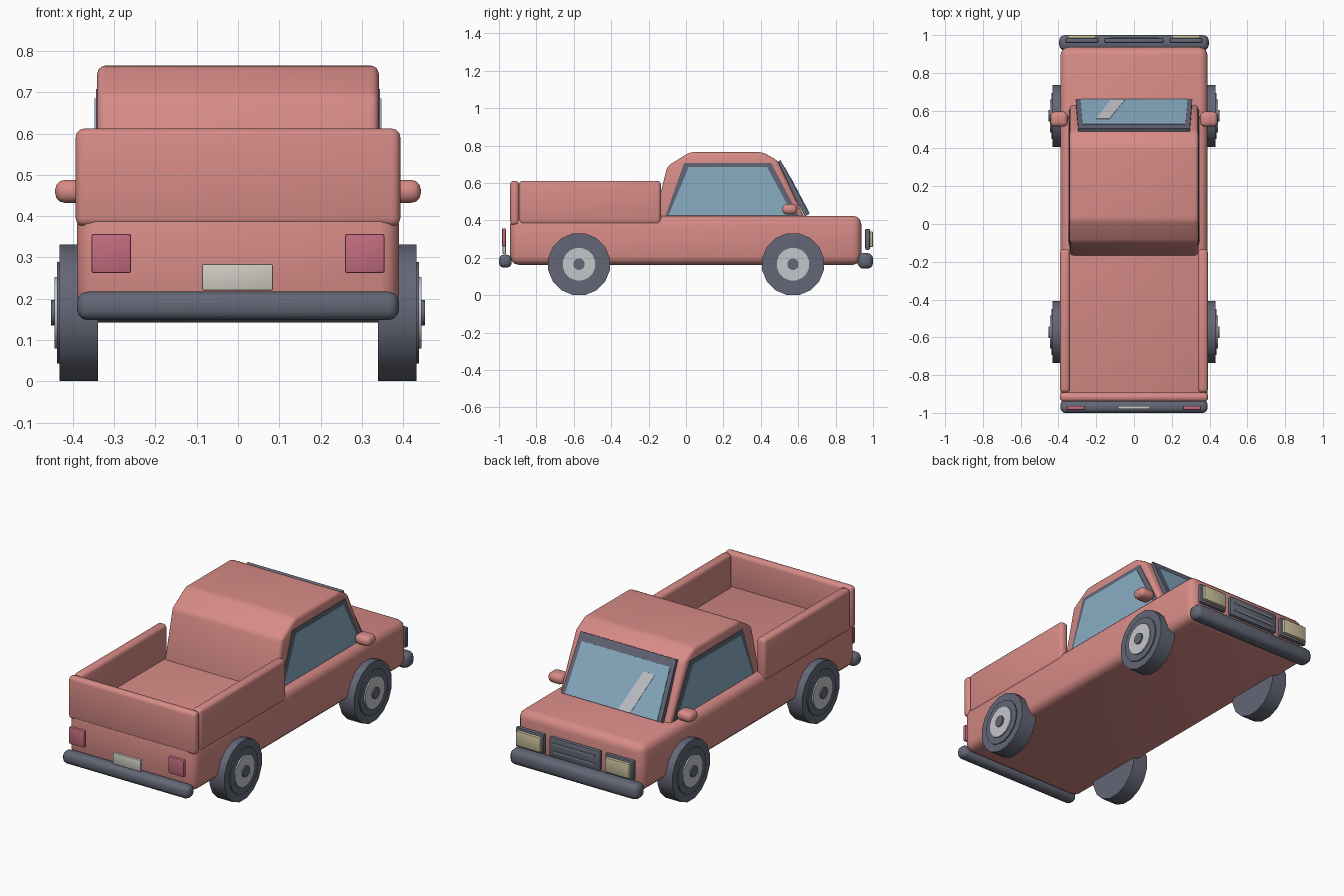
import bpy, bmesh, math
from mathutils import Vector, Matrix

if "Cube" in bpy.data.objects:
    bpy.data.objects.remove(bpy.data.objects["Cube"], do_unlink=True)


def material(name, rgb):
    m = bpy.data.materials.new(name)
    m.use_nodes = True
    m.diffuse_color = (*rgb, 1)
    m.node_tree.nodes["Principled BSDF"].inputs["Base Color"].default_value = (*rgb, 1)
    return m


PAINT = material("salmon paint", (0.68, 0.26, 0.24))
DARK = material("charcoal", (0.125, 0.135, 0.18))
GLASS = material("blue glass", (0.25, 0.42, 0.55))
SILVER = material("silver", (0.55, 0.57, 0.60))
RED = material("tail light red", (0.54, 0.15, 0.21))
IVORY = material("ivory plate", (0.62, 0.60, 0.54))
CREAM = material("headlight cream", (0.58, 0.52, 0.33))
GREY = material("mid grey", (0.24, 0.26, 0.30))


def finish(name, bm, mat, bevel=0, segments=3):
    """Round the edges, shade and link the mesh."""
    if bevel:
        bmesh.ops.bevel(bm, geom=bm.edges[:], offset=bevel, segments=segments,
                        profile=0.5, affect='EDGES', clamp_overlap=True)
    bmesh.ops.recalc_face_normals(bm, faces=bm.faces[:])
    me = bpy.data.meshes.new(name)
    bm.to_mesh(me)
    bm.free()
    me.materials.append(mat)
    ob = bpy.data.objects.new(name, me)
    bpy.context.collection.objects.link(ob)
    me.shade_smooth()
    me.set_sharp_from_angle(angle=math.radians(35))
    return ob


def box(name, mat, xs, ys, zs, bevel=0, segments=3):
    """Box from its extents along each axis."""
    bm = bmesh.new()
    bmesh.ops.create_cube(bm, size=1)
    for v in bm.verts:
        v.co = Vector([(r[0] + r[1]) / 2 + c * (r[1] - r[0])
                       for c, r in zip(v.co, (xs, ys, zs))])
    return finish(name, bm, mat, bevel, segments)


def prism(name, mat, points, depth, bevel=0):
    """Extrude a flat 3D outline along the depth vector."""
    bm = bmesh.new()
    face = bm.faces.new([bm.verts.new(p) for p in points])
    new = bmesh.ops.extrude_face_region(bm, geom=[face])["geom"]
    bmesh.ops.translate(bm, vec=depth,
                        verts=[g for g in new if isinstance(g, bmesh.types.BMVert)])
    return finish(name, bm, mat, bevel)


def disc(name, mat, side, y, z, radius, x_in, x_out, sides=16):
    """Wheel layer, its axis along x."""
    bm = bmesh.new()
    bmesh.ops.create_cone(bm, cap_ends=True, segments=sides, radius1=radius,
                          radius2=radius, depth=x_out - x_in)
    turn = Matrix.Rotation(math.pi / 2, 4, 'Y') @ Matrix.Rotation(math.pi / sides, 4, 'Z')
    bmesh.ops.transform(bm, verts=bm.verts[:],
                        matrix=Matrix.Translation((side * (x_in + x_out) / 2, y, z)) @ turn)
    return finish(name, bm, mat)


# Lower body and cab
box("body", PAINT, (-0.39, 0.39), (-0.94, 0.937), (0.163, 0.425), 0.045)
cab_profile = [(0.645, 0.39), (0.49, 0.72), (0.41, 0.765), (0.02, 0.765),
               (-0.10, 0.69), (-0.175, 0.39)]
prism("cab", PAINT, [(-0.341, y, z) for y, z in cab_profile], (0.682, 0, 0), 0.02)

# Cargo bed walls
box("tailgate", PAINT, (-0.393, 0.393), (-0.94, -0.892), (0.375, 0.612), 0.02)

# Bumpers
box("rear_bumper", DARK, (-0.39, 0.39), (-1.0, -0.932), (0.148, 0.217), 0.026)
box("front_bumper", DARK, (-0.396, 0.396), (0.918, 1.0), (0.142, 0.226), 0.03)

# Windscreen built on a sloping plane: u across, t from bottom (0) to top (1)
low, high = Vector((0, 0.64, 0.424)), Vector((0, 0.487, 0.713))
normal = (high - low).cross(Vector((-1, 0, 0))).normalized()
if normal.y < 0:
    normal.negate()


def screen_plate(name, mat, outline, start, thickness):
    pts = [low.lerp(high, t) + Vector((u, 0, 0)) + normal * start for u, t in outline]
    prism(name, mat, pts, normal * thickness)


screen_plate("windscreen_frame", DARK,
             [(-0.308, 0), (0.308, 0), (0.295, 1), (-0.295, 1)], -0.005, 0.026)
screen_plate("windscreen_glass", GLASS,
             [(-0.284, 0.005), (0.284, 0.005), (0.272, 0.86), (-0.272, 0.86)], 0.019, 0.005)
screen_plate("windscreen_glint", SILVER,
             [(-0.12, 0.01), (-0.045, 0.01), (-0.13, 0.68), (-0.2, 0.68)], 0.022, 0.004)

# Paired parts on both sides
for s, side in ((1, "left"), (-1, "right")):
    def span(a, b):
        return sorted((s * a, s * b))

    box(side + "_bed_wall", PAINT, span(0.338, 0.392), (-0.893, -0.134), (0.378, 0.612), 0.02)
    box(side + "_mirror", PAINT, span(0.35, 0.443), (0.515, 0.595), (0.432, 0.488), 0.024)

    frame = [(-0.11, 0.424), (-0.01, 0.708), (0.455, 0.708), (0.605, 0.424)]
    pane = [(-0.093, 0.428), (0.014, 0.685), (0.434, 0.685), (0.572, 0.428)]
    prism(side + "_window_frame", DARK, [(s * 0.338, y, z) for y, z in frame], (s * 0.006, 0, 0))
    prism(side + "_window_glass", GLASS, [(s * 0.341, y, z) for y, z in pane], (s * 0.006, 0, 0))

    box(side + "_tail_light", RED, span(0.259, 0.355), (-0.984, -0.963), (0.262, 0.357), 0.006, 2)
    box(side + "_headlight_surround", DARK, span(0.188, 0.363), (0.958, 0.984),
        (0.243, 0.355), 0.008, 2)
    box(side + "_headlight", CREAM, span(0.2, 0.35), (0.976, 1.0), (0.258, 0.341), 0.006, 2)

    # Wheels as stacked discs
    for y, end in ((0.572, "front"), (-0.572, "rear")):
        name = f"{end}_{side}_"
        disc(name + "tyre", DARK, s, y, 0.166, 0.168, 0.339, 0.432)
        disc(name + "tyre_ring", DARK, s, y, 0.166, 0.125, 0.42, 0.438)
        disc(name + "hub", SILVER, s, y, 0.166, 0.088, 0.42, 0.445)
        disc(name + "hub_cap", DARK, s, y, 0.166, 0.031, 0.43, 0.453)

# Number plate and grille
box("rear_plate", IVORY, (-0.087, 0.085), (-0.98, -0.963), (0.22, 0.284), 0.004, 2)
box("grille", DARK, (-0.158, 0.158), (0.958, 0.984), (0.243, 0.355), 0.008, 2)
for i, z in enumerate((0.278, 0.322)):
    box(f"grille_bar_{i + 1}", GREY, (-0.128, 0.128), (0.98, 0.988), (z - 0.005, z + 0.005))
